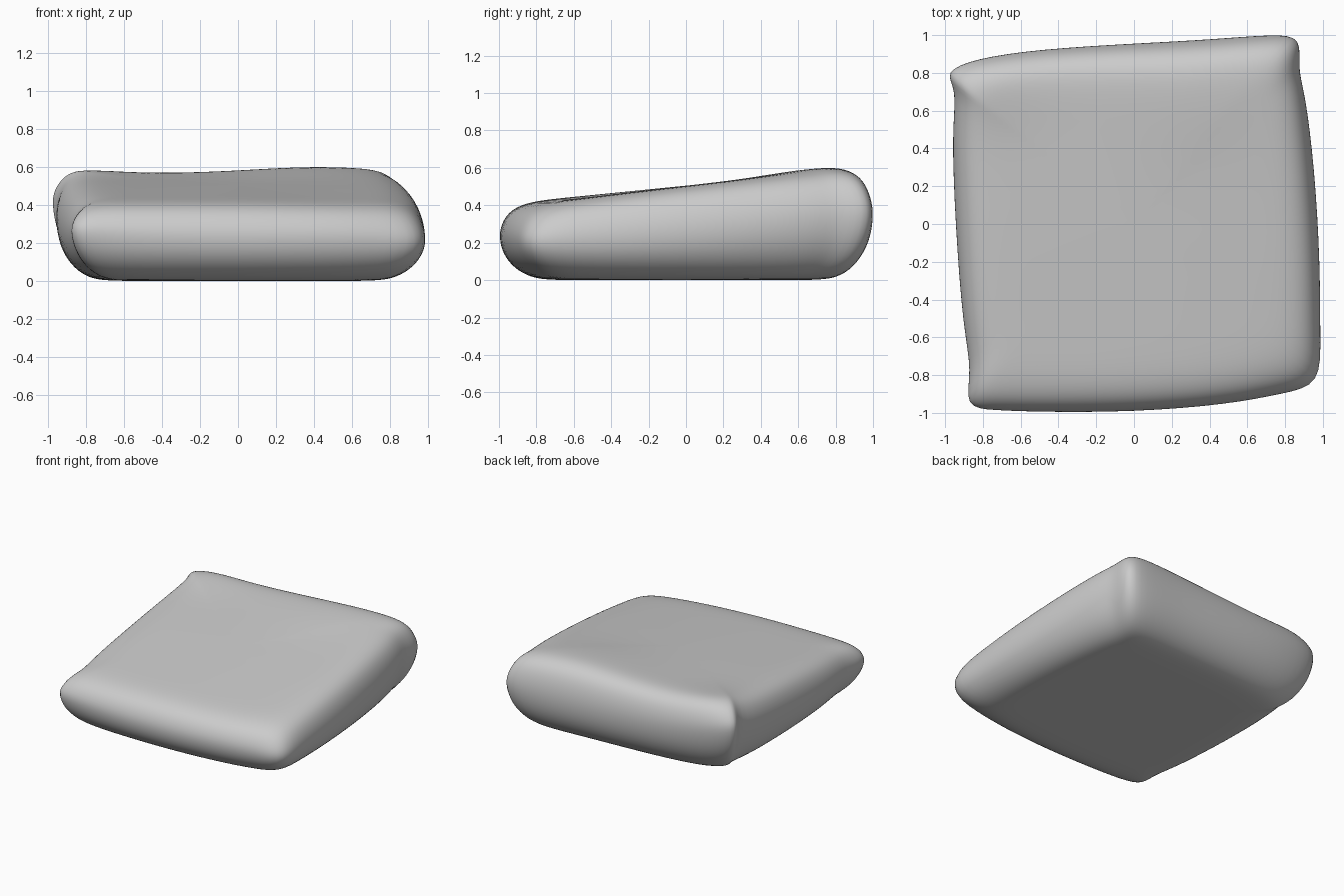
import bpy, bmesh, math

cube = bpy.data.objects.get("Cube")
if cube:
    bpy.data.objects.remove(cube)

fabric = bpy.data.materials.new("grey fabric")
fabric.use_nodes = True
GREY = (0.6, 0.6, 0.6, 1)
fabric.diffuse_color = GREY
fabric.node_tree.nodes["Principled BSDF"].inputs["Base Color"].default_value = GREY

# Seam running round the widest part of the cushion, with pinched corners
seam = [
    (-.91, -.98, .27), (-.75, -.99, .25), (-.5, -1, .23), (0, -1, .22), (.5, -.96, .22), (.8, -.9, .21),
    (1, -.86, .2), (.99, -.6, .21), (.99, -.2, .23), (.96, .3, .27), (.91, .7, .32), (.87, .82, .34),
    (.9, 1, .36), (.75, 1.01, .33), (.4, .98, .31), (0, .96, .31), (-.5, .93, .33), (-.85, .88, .39),
    (-1.02, .81, .43), (-.94, .72, .4), (-.97, .5, .33), (-.95, 0, .26), (-.91, -.55, .24), (-.86, -.78, .25),
]
# Inset from the seam, and rise towards the top (+) or bottom (-) panel
profile = [(.8, -1), (.5, -1), (.27, -1), (.17, -.94), (.08, -.72), (.02, -.38), (0, 0),
           (.01, .38), (.05, .74), (.12, .93), (.22, 1), (.4, 1), (.65, 1), (.85, 1)]


def top_height(x, y):
    """Sloping top panel with a soft dip between its rear corners."""
    z = .505 + .1 * y
    z += .03 * math.exp(-((x - .4) ** 2 + (y - .7) ** 2) / .1)
    z += .05 * math.exp(-((x + .85) ** 2 + (y - .75) ** 2) / .04)
    z -= .03 * max(0, x * -y)
    return z


bm = bmesh.new()
rings = []
for inset, rise in profile:
    ring = []
    for i, (sx, sy, sz) in enumerate(seam):
        corner = i % 6 == 0
        # Corners round off as the panels curve over
        k = 1 - inset - (.03 * abs(rise) if corner else 0)
        x, y = sx * k, sy * k
        goal = top_height(x, y) if rise > 0 else 0
        ring.append(bm.verts.new((x, y, sz + (goal - sz) * abs(rise))))
    rings.append(ring)
count = len(seam)
for low, high in zip(rings, rings[1:]):
    for i in range(count):
        j = (i + 1) % count
        bm.faces.new((low[i], low[j], high[j], high[i]))

# Close the middle of both panels
for ring, z in ((rings[0], 0), (rings[-1], top_height(0, 0))):
    hub = bm.verts.new((0, 0, z))
    for i in range(count):
        bm.faces.new((ring[i], ring[(i + 1) % count], hub))
bmesh.ops.recalc_face_normals(bm, faces=bm.faces)

mesh = bpy.data.meshes.new("cushion")
bm.to_mesh(mesh)
bm.free()
cushion = bpy.data.objects.new("cushion", mesh)
bpy.context.collection.objects.link(cushion)
mesh.materials.append(fabric)
for face in mesh.polygons:
    face.use_smooth = True
soft = cushion.modifiers.new("softness", "SUBSURF")
soft.levels = soft.render_levels = 2
